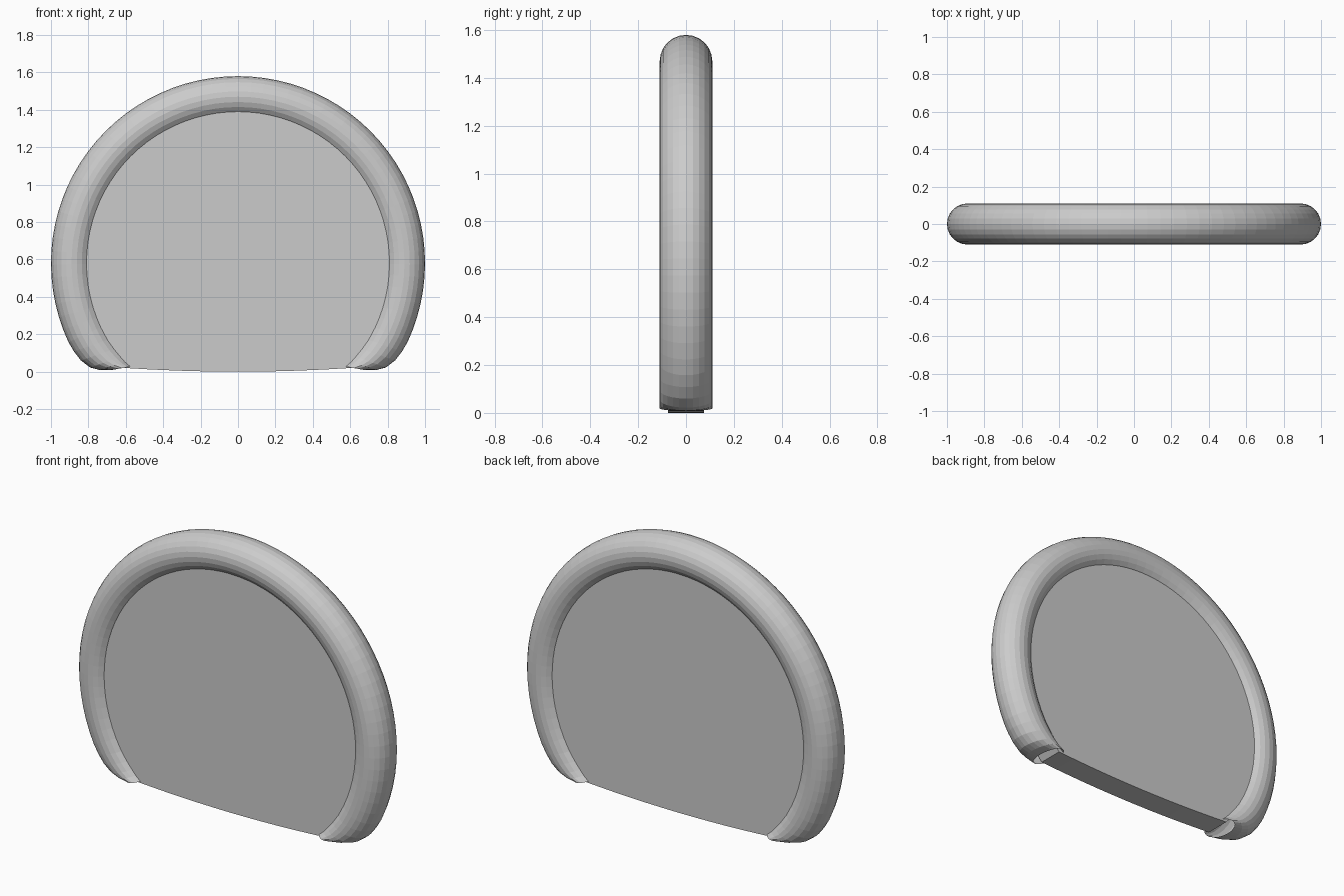
import bpy, bmesh, math
from mathutils import Vector

if "Cube" in bpy.data.objects:
    bpy.data.objects.remove(bpy.data.objects["Cube"])

CZ = 0.58          # height of the rim centre
R_OUT, R_IN = 1.0, 0.78
HALF_Y = 0.11      # rim half depth
PANEL_Y = 0.075    # panel half thickness
SIDES = 24


def finish(bm, name):
    bmesh.ops.recalc_face_normals(bm, faces=bm.faces)
    mesh = bpy.data.meshes.new(name)
    bm.to_mesh(mesh)
    bm.free()
    obj = bpy.data.objects.new(name, mesh)
    bpy.context.collection.objects.link(obj)
    return obj


def on_circle(r, angle):
    return Vector((r * math.cos(angle), 0, CZ + r * math.sin(angle)))


# Rim: each ring is given by its inner and outer point
start = math.radians(-25)
count = 56
arc = []
for i in range(count + 1):
    a = start + (math.pi - 2 * start) * i / count
    arc.append((on_circle(R_IN, a), on_circle(R_OUT, a)))

# Rounded foot of the rim, turning inwards at the floor (right side, mirrored for left)
foot = [((0.56, 0.03), (0.68, 0.008)), ((0.585, 0.06), (0.74, 0.009)),
        ((0.605, 0.09), (0.79, 0.022)), ((0.635, 0.13), (0.84, 0.06)),
        ((0.67, 0.18), (0.877, 0.108))]
right = [(Vector((a[0], 0, a[1])), Vector((b[0], 0, b[1]))) for a, b in foot]
left = [tuple(Vector((-p.x, 0, p.z)) for p in pair) for pair in reversed(right)]

bm = bmesh.new()
rings = []
for inner, outer in right + arc + left:
    mid, half = (inner + outer) / 2, (outer - inner) / 2
    ring = []
    for k in range(SIDES):
        t = math.tau * k / SIDES
        ring.append(bm.verts.new(mid + half * math.cos(t) + Vector((0, HALF_Y * math.sin(t), 0))))
    rings.append(ring)
for r0, r1 in zip(rings, rings[1:]):
    for k in range(SIDES):
        n = (k + 1) % SIDES
        bm.faces.new((r0[k], r0[n], r1[n], r1[k]))
finish(bm, "rim")

# Panel: disc with a slightly bowed flat bottom
bm = bmesh.new()
r = 0.825
a0 = -math.asin((CZ - 0.02) / r)
outline = [on_circle(r, a0 + (math.pi - 2 * a0) * i / 64) for i in range(65)]
w = r * math.cos(a0)
for i in range(1, 12):
    x = -w + 2 * w * i / 12
    outline.append(Vector((x, 0, 0.02 * (x / w) ** 2)))
face = bm.faces.new([bm.verts.new(p + Vector((0, -PANEL_Y, 0))) for p in outline])
ext = bmesh.ops.extrude_face_region(bm, geom=[face], use_keep_orig=True)
new_verts = [g for g in ext["geom"] if isinstance(g, bmesh.types.BMVert)]
bmesh.ops.translate(bm, verts=new_verts, vec=(0, 2 * PANEL_Y, 0))
finish(bm, "panel")
